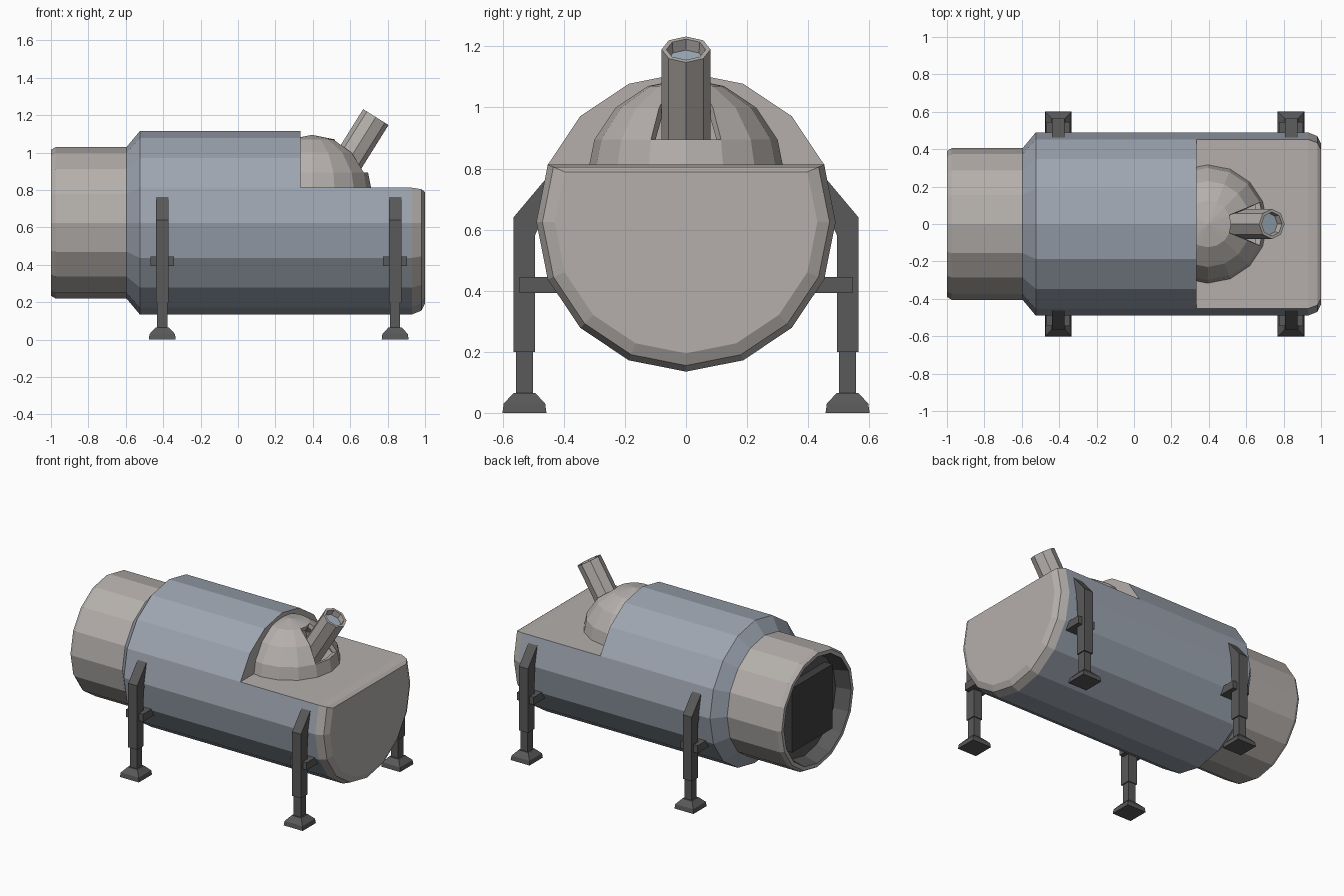
import bpy, bmesh
from math import sin, cos, radians, hypot, atan2, degrees
from mathutils import Matrix, Vector

if "Cube" in bpy.data.objects:
    bpy.data.objects.remove(bpy.data.objects["Cube"])

CZ = 0.625  # height of the tank axis


def material(name, color):
    m = bpy.data.materials.new(name)
    m.diffuse_color = (*color, 1)
    m.use_nodes = True
    m.node_tree.nodes["Principled BSDF"].inputs["Base Color"].default_value = m.diffuse_color
    return m


BLUE = material("blue_grey", (0.34, 0.38, 0.44))
WARM = material("warm_grey", (0.46, 0.43, 0.41))
DARK = material("dark_grey", (0.10, 0.10, 0.10))
BLACK = material("door_grey", (0.05, 0.05, 0.05))
GLASS = material("lens_grey", (0.36, 0.44, 0.52))


def finish(name, bm, mats, recalc=True):
    if recalc:
        bmesh.ops.recalc_face_normals(bm, faces=bm.faces[:])
    me = bpy.data.meshes.new(name)
    bm.to_mesh(me)
    bm.free()
    for m in mats:
        me.materials.append(m)
    ob = bpy.data.objects.new(name, me)
    bpy.context.collection.objects.link(ob)
    return ob


def loft(bm, loops, spans, caps=(0, 0)):
    """Bridge closed loops of points; spans gives a material slot per strip."""
    rows = [[bm.verts.new(p) for p in lp] for lp in loops]
    n = len(rows[0])
    for a, b, slot in zip(rows, rows[1:], spans):
        for i in range(n):
            j = (i + 1) % n
            bm.faces.new((a[i], a[j], b[j], b[i])).material_index = slot
    bm.faces.new(rows[0][::-1]).material_index = caps[0]
    bm.faces.new(rows[-1]).material_index = caps[1]


def ring(x, r, angles):
    return [(x, r * cos(radians(a)), CZ + r * sin(radians(a))) for a in angles]


def rect(x0, x1, y0, y1, z):
    return [(x0, y0, z), (x1, y0, z), (x1, y1, z), (x0, y1, z)]


FULL = [i * 22.5 for i in range(16)]
LOWER = [-202.5 + i * 22.5 for i in range(11)]

# Main tank with shoulder
bm = bmesh.new()
loft(bm, [ring(x, r, FULL) for x, r in ((-0.6, 0.4), (-0.525, 0.49), (0.335, 0.49))],
     (0, 0), (0, 1))
finish("tank_body", bm, (BLUE, WARM))

# Lower hull with flat deck and bevelled end
bm = bmesh.new()
loft(bm, [ring(x, r, LOWER) for x, r in
          ((0.335, 0.49), (0.93, 0.49), (0.98, 0.47), (1.0, 0.43))], (0, 1, 1), (0, 1))
for f in bm.faces:
    if f.calc_center_median().z > 0.78:
        f.material_index = 1
finish("front_hull", bm, (BLUE, WARM))

# Rear collar with recess
bm = bmesh.new()
loft(bm, [ring(x, r, FULL) for x, r in
          ((-0.59, 0.405), (-0.975, 0.405), (-1.0, 0.39), (-1.0, 0.365), (-0.9, 0.34))],
     (0, 0, 0, 1), (0, 1))
finish("rear_collar", bm, (WARM, DARK))

# Rear door panel
bm = bmesh.new()
loft(bm, [[(x, y * h, CZ + z * h) for y, z in ((-1, -1), (1, -1), (1, 1), (-1, 1))]
          for x, h in ((-0.89, 0.22), (-0.96, 0.22))], (0,))
finish("rear_door", bm, (BLACK,))

# Dome with barrel slot
bm = bmesh.new()
bmesh.ops.create_uvsphere(bm, u_segments=16, v_segments=8, radius=0.325)
gone = []
for f in bm.faces:
    c = f.calc_center_median()
    elev = degrees(atan2(c.z, hypot(c.x, c.y)))
    slot = abs(degrees(atan2(c.y, c.x))) < 22 and 22 < elev < 67
    if elev < -23 or slot:
        gone.append(f)
bmesh.ops.delete(bm, geom=gone, context='FACES')
bmesh.ops.translate(bm, verts=bm.verts[:], vec=(0.395, 0, 0.77))
dome = finish("dome", bm, (WARM,), recalc=False)
mod = dome.modifiers.new("thickness", 'SOLIDIFY')
mod.thickness = 0.03
mod.offset = -1

# Tilted barrel with recessed lens
bm = bmesh.new()
oct_pts = [(cos(radians(a)), sin(radians(a))) for a in range(0, 360, 45)]
loft(bm, [[(r * c, r * s, z) for c, s in oct_pts] for r, z in
          ((0.08, -0.4), (0.08, 0), (0.064, 0), (0.06, -0.04))], (0, 0, 0), (0, 1))
turn = Vector((0.53, 0, 0.848)).to_track_quat('Z', 'Y').to_matrix().to_4x4()
bmesh.ops.transform(bm, verts=bm.verts[:], matrix=Matrix.Translation((0.737, 0, 1.19)) @ turn)
finish("barrel", bm, (WARM, GLASS))


# Legs: post, lower strut, foot and side brace
def leg(name, x, s):
    bm = bmesh.new()
    prof = ((0.565, 0.2), (0.565, 0.64), (0.46, 0.765), (0.44, 0.7), (0.495, 0.58), (0.495, 0.2))
    loft(bm, [[(x + dx, s * y, z) for y, z in prof] for dx in (-0.034, 0.034)], (0,))
    c = s * 0.529
    loft(bm, [rect(x - 0.027, x + 0.027, c - 0.028, c + 0.028, z) for z in (0.06, 0.21)], (0,))
    loft(bm, [rect(x - h, x + h, c - h, c + h, z) for h, z in
              ((0.072, 0), (0.068, 0.03), (0.036, 0.065))], (0, 0))
    loft(bm, [rect(x - 0.064, x + 0.064, s * 0.36, s * 0.545, z) for z in (0.393, 0.445)], (0,))
    finish(name, bm, (DARK,))


for end, x in (("rear", -0.405), ("front", 0.84)):
    for side, s in (("right", -1), ("left", 1)):
        leg(f"{end}_{side}_leg", x, s)
